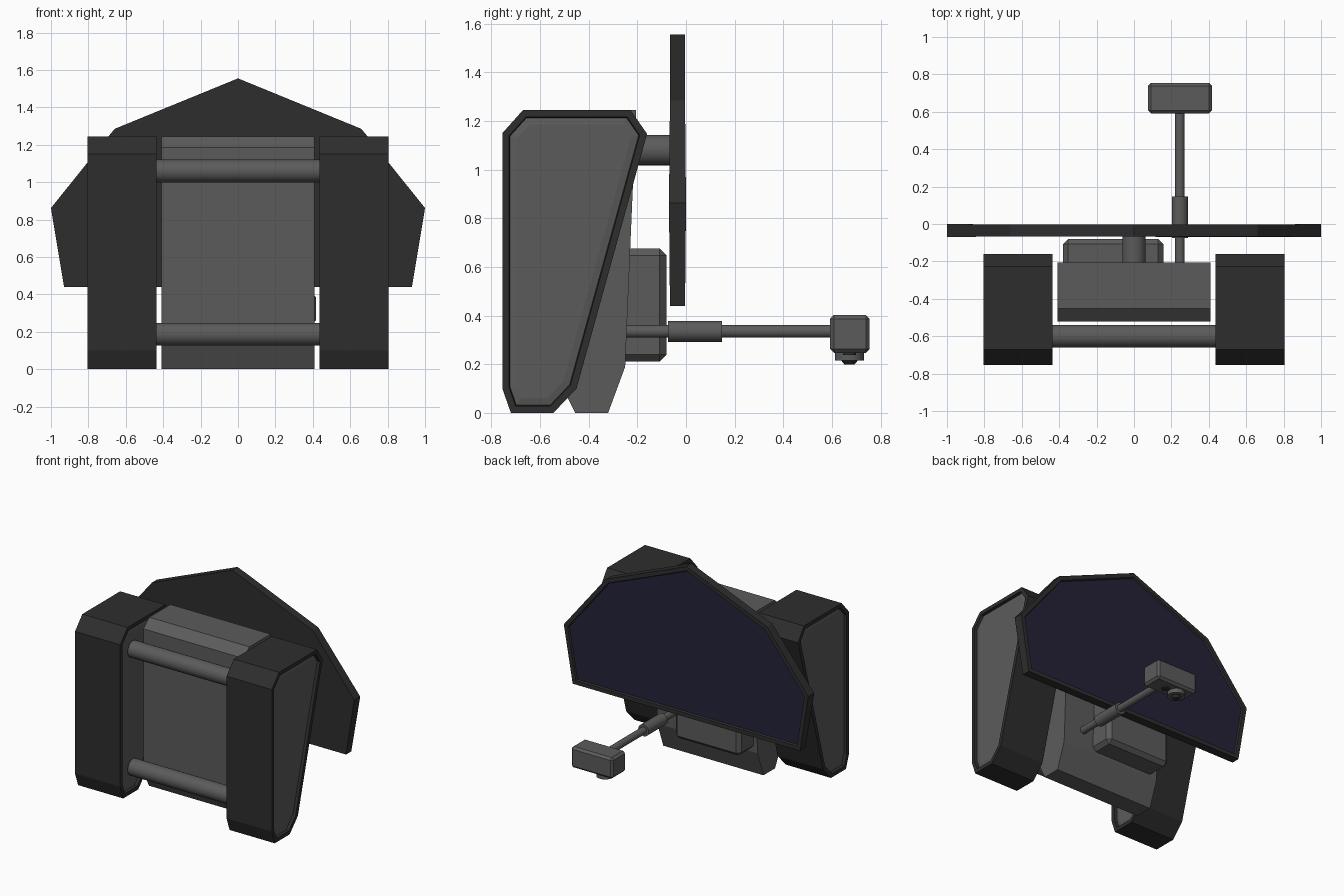
import bpy, bmesh, math
from mathutils import Matrix, Vector

if "Cube" in bpy.data.objects:
    bpy.data.objects.remove(bpy.data.objects["Cube"])


def mat(name, r, g, b):
    m = bpy.data.materials.new(name)
    m.diffuse_color = (r, g, b, 1)
    m.use_nodes = True
    m.node_tree.nodes["Principled BSDF"].inputs["Base Color"].default_value = m.diffuse_color
    return m


DARK = mat("dark_shell", 0.027, 0.027, 0.027)
GREY = mat("mid_grey", 0.105, 0.105, 0.105)
BLUE = mat("screen_blue", 0.018, 0.016, 0.04)


def finish(bm, name, mats):
    me = bpy.data.meshes.new(name)
    bm.to_mesh(me)
    bm.free()
    ob = bpy.data.objects.new(name, me)
    bpy.context.collection.objects.link(ob)
    for m in mats:
        me.materials.append(m)
    return ob


def prism(axis, pts, a, b):
    """Extrude a 2D profile from a to b along x (points y,z) or y (points x,z)."""
    bm = bmesh.new()
    put = (lambda p, t: (t, *p)) if axis == 'x' else (lambda p, t: (p[0], t, p[1]))
    rings = [[bm.verts.new(put(p, t)) for p in pts] for t in (a, b)]
    caps = [bm.faces.new(r) for r in rings]
    n = len(pts)
    for i in range(n):
        j = (i + 1) % n
        bm.faces.new((rings[0][i], rings[0][j], rings[1][j], rings[1][i]))
    bmesh.ops.recalc_face_normals(bm, faces=bm.faces)
    return bm, caps


def step(bm, face, inset, depth, idx):
    """Inset a cap, then move it along its normal; ring and cap take material idx."""
    face.normal_update()
    nrm = face.normal.copy()
    ring = bmesh.ops.inset_region(bm, faces=[face], thickness=inset, use_even_offset=True)['faces']
    for v in face.verts:
        v.co += nrm * depth
    face.material_index = idx
    return ring


def box(name, lo, hi, bevel, m):
    bm = bmesh.new()
    lo, hi = Vector(lo), Vector(hi)
    bmesh.ops.create_cube(bm, size=1, matrix=Matrix.Translation((lo + hi) / 2)
                          @ Matrix.Diagonal((*(hi - lo), 1)))
    ob = finish(bm, name, [m])
    mod = ob.modifiers.new("bevel", 'BEVEL')
    mod.width, mod.segments = bevel, 1
    return ob


def rod(name, p, q, r, m, r2=None):
    p, q = Vector(p), Vector(q)
    bm = bmesh.new()
    rot = (q - p).to_track_quat('Z', 'Y').to_matrix().to_4x4()
    bmesh.ops.create_cone(bm, cap_ends=True, segments=32, radius1=r, radius2=r2 or r,
                          depth=(q - p).length, matrix=Matrix.Translation((p + q) / 2) @ rot)
    ob = finish(bm, name, [m])
    bpy.context.view_layer.objects.active = ob
    ob.select_set(True)
    bpy.ops.object.shade_smooth_by_angle(angle=math.radians(35))
    ob.select_set(False)
    return ob


# Side pods with recessed panels on both faces
POD = [(-0.755, 1.15), (-0.67, 1.245), (-0.228, 1.245), (-0.16, 1.147),
       (-0.45, 0.10), (-0.545, 0), (-0.72, 0), (-0.755, 0.10)]
for side, s in (("right", 1), ("left", -1)):
    bm, caps = prism('x', POD, s * 0.435, s * 0.805)
    for f in caps:
        step(bm, f, 0.028, 0, 0)
        step(bm, f, 0.004, -0.02, 1)
        for r in step(bm, f, 0.028, 0.006, 1):
            r.material_index = 1
    finish(bm, side + "_pod", [DARK, GREY])

# Central body
BODY = [(-0.52, 0.13), (-0.52, 1.185), (-0.452, 1.245), (-0.205, 1.245),
        (-0.25, 0.19), (-0.32, 0), (-0.455, 0)]
finish(prism('x', BODY, -0.41, 0.41)[0], "central_body", [GREY])

# Cross bars joining the pods
for name, z in (("upper", 1.06), ("lower", 0.187)):
    rod(name + "_cross_bar", (-0.44, -0.60, z), (0.44, -0.60, z), 0.061, GREY)

# Rear box and screen mount
box("rear_box", (-0.38, -0.28, 0.212), (0.157, -0.08, 0.675), 0.028, GREY)
rod("screen_mount", (0, -0.26, 1.08), (0, -0.04, 1.08), 0.062, GREY)

# Screen with a raised rim on its rear face
half = [(0.66, 1.285), (1.0, 0.862), (0.93, 0.44)]
outline = [(0, 1.555)] + half + [(-x, z) for x, z in reversed(half)]
bm, caps = prism('y', outline, -0.066, -0.004)
for v in bm.verts:
    if abs(v.co.x) > 0.99:
        v.co.y += 0.004 if v.co.y > -0.03 else -0.004
step(bm, caps[1], 0.03, 0, 0)
step(bm, caps[1], 0.006, -0.012, 1)
finish(bm, "screen", [DARK, BLUE])

# Camera arm with sleeve
rod("camera_arm", (0.245, -0.27, 0.335), (0.245, 0.62, 0.335), 0.026, GREY)
rod("arm_sleeve", (0.245, -0.075, 0.335), (0.245, 0.147, 0.335), 0.043, GREY)

# Camera head and lenses
box("camera_head", (0.075, 0.592, 0.247), (0.417, 0.755, 0.402), 0.016, GREY)
rod("main_lens_ring", (0.19, 0.672, 0.26), (0.19, 0.672, 0.215), 0.06, GREY)
rod("main_lens", (0.19, 0.672, 0.22), (0.19, 0.672, 0.198), 0.038, DARK, 0.02)
rod("small_lens", (0.285, 0.672, 0.26), (0.285, 0.672, 0.238), 0.027, DARK)
